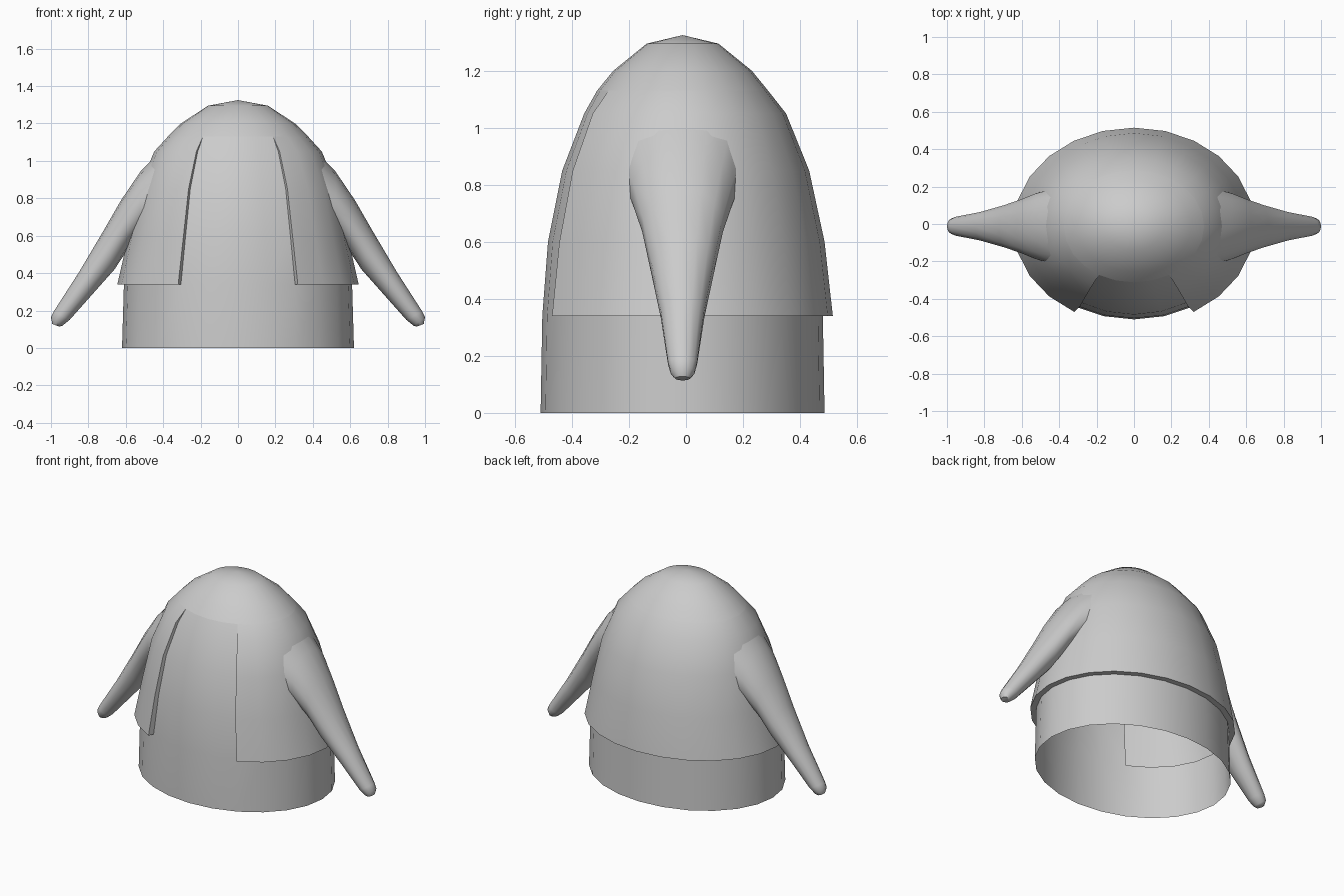
import bpy, bmesh, math
from math import sin, cos, pi

if "Cube" in bpy.data.objects:
    bpy.data.objects.remove(bpy.data.objects["Cube"])

grey = bpy.data.materials.new("light grey")
grey.diffuse_color = (0.6, 0.6, 0.6, 1)
grey.use_nodes = True
grey.node_tree.nodes["Principled BSDF"].inputs["Base Color"].default_value = grey.diffuse_color


def finish(bm, name, angle):
    bmesh.ops.recalc_face_normals(bm, faces=bm.faces)
    me = bpy.data.meshes.new(name)
    bm.to_mesh(me)
    bm.free()
    me.materials.append(grey)
    ob = bpy.data.objects.new(name, me)
    bpy.context.collection.objects.link(ob)
    bpy.ops.object.select_all(action='DESELECT')
    ob.select_set(True)
    bpy.context.view_layer.objects.active = ob
    bpy.ops.object.shade_smooth_by_angle(angle=math.radians(angle))
    return ob


# Body shell with raised open jacket: z, half width, half depth, jacket thickness
RINGS = [(0, .62, .498, 0), (.34, .61, .492, .035), (.6, .56, .472, .026),
         (.85, .51, .422, .022), (1.05, .43, .345, .018), (1.13, .375, .30, 0),
         (1.2, .305, .243, 0), (1.295, .16, .126, 0)]
SIDES, GAP, CY = 24, 2, -.012
HEM, COLLAR = 1, 5


def body_point(row, j, raised):
    z, a, b, t = RINGS[row]
    s, c = sin(j * 2 * pi / SIDES), -cos(j * 2 * pi / SIDES)
    nx, ny = s / a, c / b
    k = (t if raised else 0) / math.hypot(nx, ny)
    return (a * s + k * nx, CY + b * c + k * ny, z)


bm = bmesh.new()
cache = {}


def v(row, j, raised=False):
    raised = raised and RINGS[row][3] > 0
    key = (row, j % SIDES, raised)
    if key not in cache:
        cache[key] = bm.verts.new(body_point(*key))
    return cache[key]


apex = bm.verts.new((0, CY, 1.325))
for j in range(-GAP, SIDES - GAP):
    jacket = j >= GAP
    for r in range(len(RINGS) - 1):
        up = jacket and HEM <= r < COLLAR
        bm.faces.new([v(r, j, up), v(r, j + 1, up), v(r + 1, j + 1, up), v(r + 1, j, up)])
    if jacket:  # underside of the hem
        bm.faces.new([v(HEM, j), v(HEM, j + 1), v(HEM, j + 1, True), v(HEM, j, True)])
    bm.faces.new([v(len(RINGS) - 1, j), v(len(RINGS) - 1, j + 1), apex])

# Front edges of the jacket opening
for j in (-GAP, GAP):
    for r in range(HEM, COLLAR):
        loop = [v(r, j), v(r, j, True), v(r + 1, j, True), v(r + 1, j)]
        bm.faces.new(list(dict.fromkeys(loop)))

# Crease at the collar line
for e in bm.edges:
    if all(abs(p.co.z - RINGS[COLLAR][0]) < .001 for p in e.verts):
        e.smooth = False
finish(bm, "body_and_jacket", 32)

# Sleeves: upper x, z, lower x, z, half width, from shoulder to tip
SLEEVE = [(.39, 1.08, .45, .64, .21), (.52, .945, .53, .60, .18),
          (.625, .79, .585, .535, .145), (.72, .625, .66, .42, .115),
          (.85, .405, .78, .285, .078), (.985, .195, .90, .15, .052),
          (1.0, .165, .94, .118, .042), (.993, .128, .955, .114, .026)]
N = 14
for side, name in ((1, "right_sleeve"), (-1, "left_sleeve")):
    bm = bmesh.new()
    loops = []
    for ux, uz, lx, lz, w in SLEEVE:
        loop = []
        for i in range(N):
            a = i * 2 * pi / N
            f = .5 + .5 * cos(a)
            loop.append(bm.verts.new((side * (lx + (ux - lx) * f),
                                      CY + w * sin(a), lz + (uz - lz) * f)))
        loops.append(loop)
    for p, q in zip(loops, loops[1:]):
        for i in range(N):
            k = (i + 1) % N
            bm.faces.new([p[i], p[k], q[k], q[i]])
    bm.faces.new(loops[-1])
    finish(bm, name, 50)
